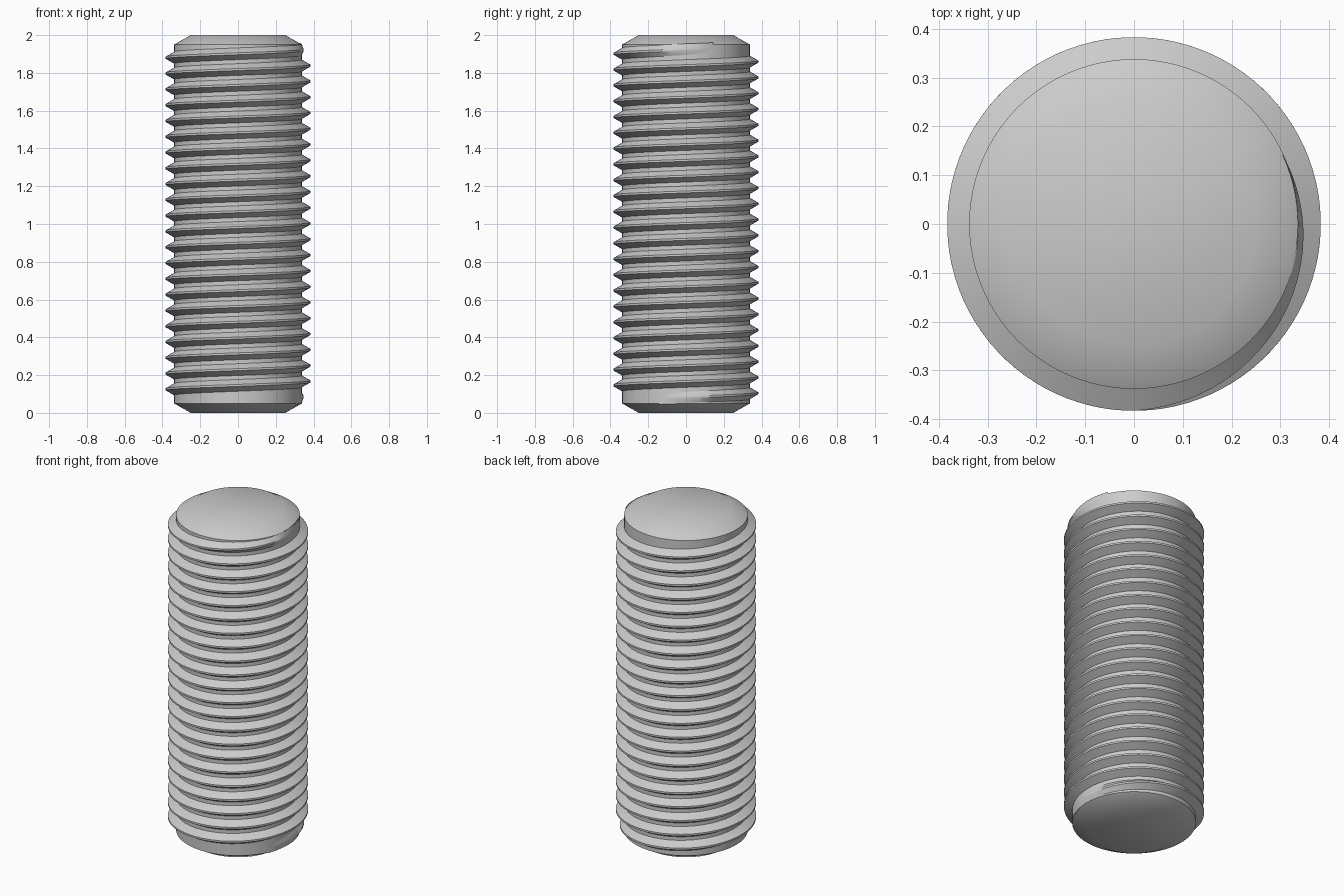
import bpy, bmesh, math

if "Cube" in bpy.data.objects:
    bpy.data.objects.remove(bpy.data.objects["Cube"], do_unlink=True)

HEIGHT, CORE_R, CREST_R = 2.0, 0.338, 0.383
CHAMFER_R, CHAMFER_H = 0.25, 0.05
PITCH, TURNS, START_Z = 0.0836, 22, 0.083
SEGMENTS = 96

steel = bpy.data.materials.new("grey_steel")
steel.use_nodes = True
steel.diffuse_color = (0.6, 0.6, 0.6, 1)
steel.node_tree.nodes["Principled BSDF"].inputs["Base Color"].default_value = (0.6, 0.6, 0.6, 1)


def ring(bm, radius, z):
    step = math.tau / SEGMENTS
    return [bm.verts.new((radius * math.cos(i * step), radius * math.sin(i * step), z))
            for i in range(SEGMENTS)]


def loft(bm, rings):
    """Bridge successive closed loops and cap both ends."""
    for a, b in zip(rings, rings[1:]):
        n = len(a)
        for i in range(n):
            j = (i + 1) % n
            bm.faces.new((a[i], a[j], b[j], b[i]))
    bm.faces.new(rings[0][::-1])
    bm.faces.new(rings[-1])


def finish(bm, name):
    bmesh.ops.recalc_face_normals(bm, faces=bm.faces)
    mesh = bpy.data.meshes.new(name)
    bm.to_mesh(mesh)
    bm.free()
    mesh.materials.append(steel)
    obj = bpy.data.objects.new(name, mesh)
    bpy.context.collection.objects.link(obj)
    bpy.ops.object.select_all(action='DESELECT')
    obj.select_set(True)
    bpy.context.view_layer.objects.active = obj
    bpy.ops.object.shade_smooth_by_angle(angle=math.radians(30))


# Rod core with a chamfer at each end
bm = bmesh.new()
profile = [(CHAMFER_R, 0), (CORE_R, CHAMFER_H),
           (CORE_R, HEIGHT - CHAMFER_H), (CHAMFER_R, HEIGHT)]
loft(bm, [ring(bm, r, z) for r, z in profile])
finish(bm, "rod_core")

# Right-handed helical thread that fades into the core at both ends
bm = bmesh.new()
base_r = CORE_R - 0.002
crest_half = PITCH / 16
base_half = crest_half + (CREST_R - base_r) * math.tan(math.radians(30))
runout = math.radians(25)
fade = math.radians(115)
first, last = -runout, TURNS * math.tau + runout
steps = round((last - first) / math.tau * SEGMENTS)
sections = []
for k in range(steps + 1):
    angle = first + (last - first) * k / steps
    full = min(1, (angle - first) / fade, (last - angle) / fade)
    crest = base_r + 0.0005 + (CREST_R - base_r - 0.0005) * full
    z = START_Z + PITCH * angle / math.tau
    sections.append([
        bm.verts.new((r * math.cos(angle), r * math.sin(angle), z + dz))
        for r, dz in ((base_r, -base_half), (crest, -crest_half),
                      (crest, crest_half), (base_r, base_half))])
loft(bm, sections)
finish(bm, "helical_thread")
